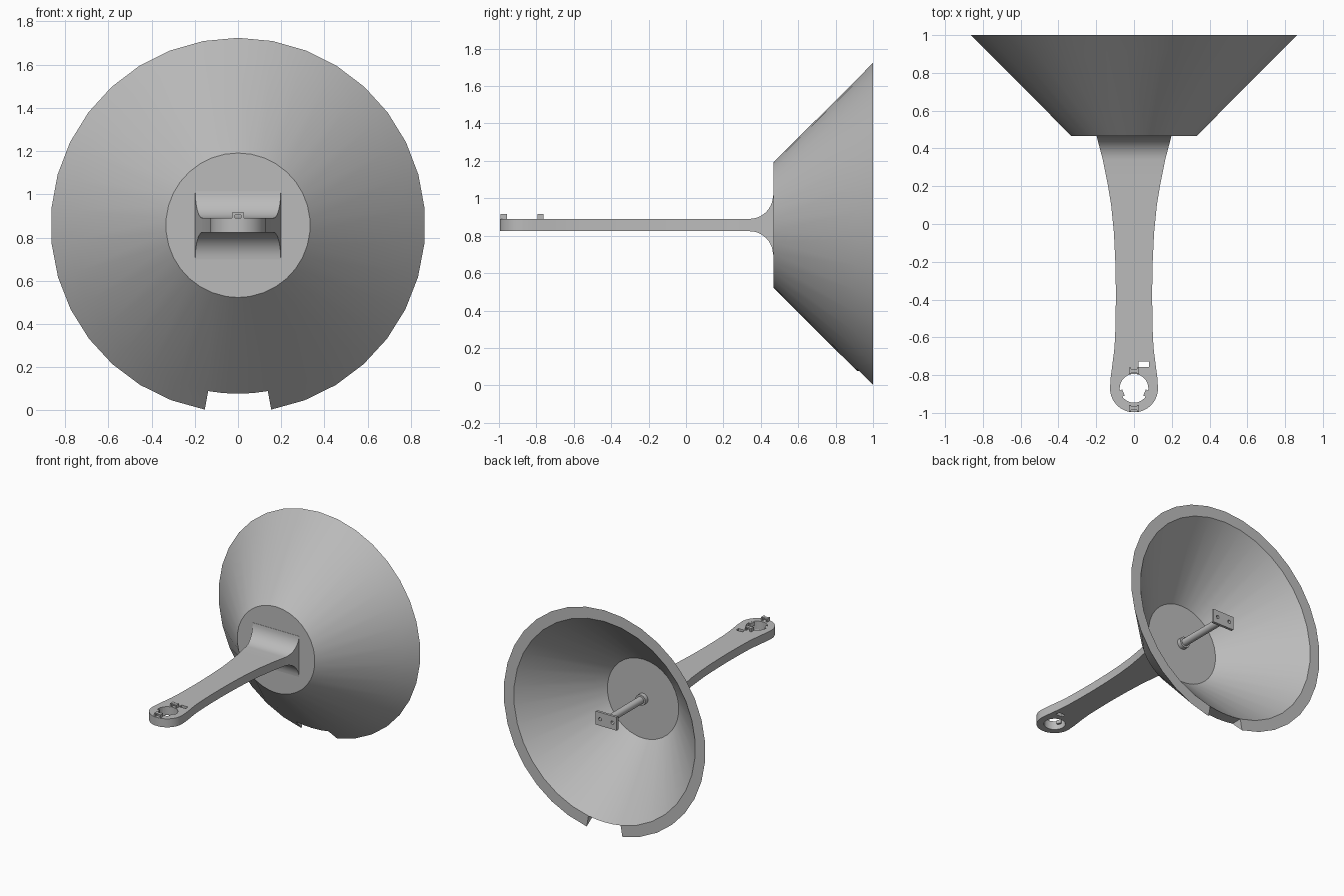
import bpy, bmesh, math
from mathutils import Matrix, Vector

if "Cube" in bpy.data.objects:
    bpy.data.objects.remove(bpy.data.objects["Cube"], do_unlink=True)

ZC = 0.857          # height of the dish and arm axis
HALF = 0.033        # half thickness of the arm

grey = bpy.data.materials.new("plain grey")
grey.use_nodes = True
grey.diffuse_color = (0.5, 0.5, 0.5, 1)
grey.node_tree.nodes["Principled BSDF"].inputs["Base Color"].default_value = (0.5, 0.5, 0.5, 1)


def finish(bm, name, smooth=True):
    bmesh.ops.recalc_face_normals(bm, faces=bm.faces)
    mesh = bpy.data.meshes.new(name)
    bm.to_mesh(mesh)
    bm.free()
    ob = bpy.data.objects.new(name, mesh)
    bpy.context.collection.objects.link(ob)
    mesh.materials.append(grey)
    bpy.ops.object.select_all(action='DESELECT')
    ob.select_set(True)
    bpy.context.view_layer.objects.active = ob
    if smooth:
        bpy.ops.object.shade_smooth_by_angle(angle=math.radians(30))
    return ob


def add_box(bm, lo, hi):
    lo, hi = Vector(lo), Vector(hi)
    m = Matrix.Translation((lo + hi) / 2) @ Matrix.Diagonal((*(hi - lo), 1))
    bmesh.ops.create_cube(bm, size=1, matrix=m)


def add_cylinder(bm, centre, radius, depth, axis='Z', sides=32):
    m = Matrix.Translation(centre)
    if axis == 'Y':
        m = m @ Matrix.Rotation(math.pi / 2, 4, 'X')
    bmesh.ops.create_cone(bm, cap_ends=True, segments=sides, radius1=radius,
                          radius2=radius, depth=depth, matrix=m)


def cut(target, cutter):
    cutter.hide_render = True
    mod = target.modifiers.new("cut", 'BOOLEAN')
    mod.operation, mod.solver, mod.object = 'DIFFERENCE', 'EXACT', cutter
    bpy.context.view_layer.objects.active = target
    # keep the cut ahead of the smoothing step
    bpy.ops.object.modifier_move_to_index(modifier="cut", index=0)
    bpy.ops.object.modifier_apply(modifier="cut")
    bpy.data.objects.remove(cutter, do_unlink=True)


# Dish: hollow cone opening to the back, with a notch in the bottom of the rim
outer, step, rim, lip, floor = ((0.467, 0.334), (0.914, 0.78), (1, 0.867),
                                (1, 0.78), (0.527, 0.307))
notch = math.radians(10.2)
wide = (2 * math.pi - 2 * notch) / 32
spans = [(notch + i * wide, notch + (i + 1) * wide, (outer, step, rim, lip, floor))
         for i in range(32)]
spans += [(notch * (i / 2 - 1), notch * (i / 2 - 0.5), (outer, step, lip, floor))
          for i in range(4)]
bm = bmesh.new()
for a, b, profile in spans:
    rows = [[bm.verts.new((r * math.sin(t), y, ZC - r * math.cos(t))) for y, r in profile]
            for t in (a, b)]
    for k in range(len(profile) - 1):
        bm.faces.new((rows[0][k], rows[0][k + 1], rows[1][k + 1], rows[1][k]))
bmesh.ops.remove_doubles(bm, verts=bm.verts, dist=0.0005)
bmesh.ops.holes_fill(bm, edges=[e for e in bm.edges if e.is_boundary], sides=0)
finish(bm, "dish")

# Arm: stations along y of (y, half width, half height)
EYE, END = -0.87, 0.127
stations = []
for i in range(13):
    t = math.radians(8 + i * 82 / 12)
    stations.append((EYE - END * math.cos(t), END * math.sin(t), HALF))
stations += [(y, w, HALF) for y, w in (
    (-0.81, 0.123), (-0.74, 0.114), (-0.67, 0.105), (-0.6, 0.1), (-0.48, 0.097),
    (-0.35, 0.096), (-0.2, 0.099), (-0.05, 0.106), (0.1, 0.121), (0.22, 0.141))]
FILLET = 0.125
for i in range(11):
    t = math.radians(i * 9)
    y = 0.34 + FILLET * math.sin(t)
    stations.append((y, 0.165 + 0.033 * math.sin(t), HALF + FILLET * (1 - math.cos(t))))
stations.append((0.48, 0.198, HALF + FILLET))

bm = bmesh.new()
loops = [[bm.verts.new((sx * w, y, ZC + sz * h)) for sx, sz in ((-1, -1), (1, -1), (1, 1), (-1, 1))]
         for y, w, h in stations]
for p, q in zip(loops, loops[1:]):
    for k in range(4):
        n = (k + 1) % 4
        bm.faces.new((p[k], p[n], q[n], q[k]))
bm.faces.new(loops[0])
bm.faces.new(loops[-1])
arm = finish(bm, "arm")

# Round eye and small slot through the arm
bm = bmesh.new()
add_cylinder(bm, (0, EYE, ZC), 0.076, 0.3)
cut(arm, finish(bm, "eye_cutter", False))
bm = bmesh.new()
add_box(bm, (0.025, -0.758, ZC - 0.1), (0.08, -0.727, ZC + 0.1))
cut(arm, finish(bm, "slot_cutter", False))

# Small tabs inside the eye
bm = bmesh.new()
for side in (-1, 1):
    m = (Matrix.Translation((side * 0.065, EYE - 0.026, ZC + HALF - 0.015))
         @ Matrix.Rotation(side * -0.4, 4, 'Z') @ Matrix.Diagonal((0.02, 0.035, 0.028, 1)))
    bmesh.ops.create_cube(bm, size=1, matrix=m)
finish(bm, "eye_tabs", False)

# Little bridge clips in front of and behind the eye
top = ZC + HALF
for name, y in (("front_clip", -0.975), ("rear_clip", -0.778)):
    bm = bmesh.new()
    for side in (-1, 1):
        x = side * 0.021
        add_box(bm, (x - 0.006, y - 0.017, top - 0.01), (x + 0.006, y + 0.017, top + 0.026))
    add_box(bm, (-0.02, y - 0.011, top + 0.015), (0.02, y + 0.011, top + 0.026))
    finish(bm, name, False)

# Rod with collar inside the dish
bm = bmesh.new()
add_cylinder(bm, (0, 0.745, ZC), 0.028, 0.46, 'Y')
finish(bm, "rod")
bm = bmesh.new()
add_cylinder(bm, (0, 0.54, ZC), 0.042, 0.04, 'Y')
finish(bm, "rod_collar")

# Mounting plate with two holes on the end of the rod
bm = bmesh.new()
add_box(bm, (-0.09, 0.96, ZC - 0.052), (0.09, 0.98, ZC + 0.052))
plate = finish(bm, "mounting_plate")
for side in (-1, 1):
    bm = bmesh.new()
    add_cylinder(bm, (side * 0.053, 0.97, ZC), 0.013, 0.1, 'Y', 16)
    cut(plate, finish(bm, "plate_cutter", False))
